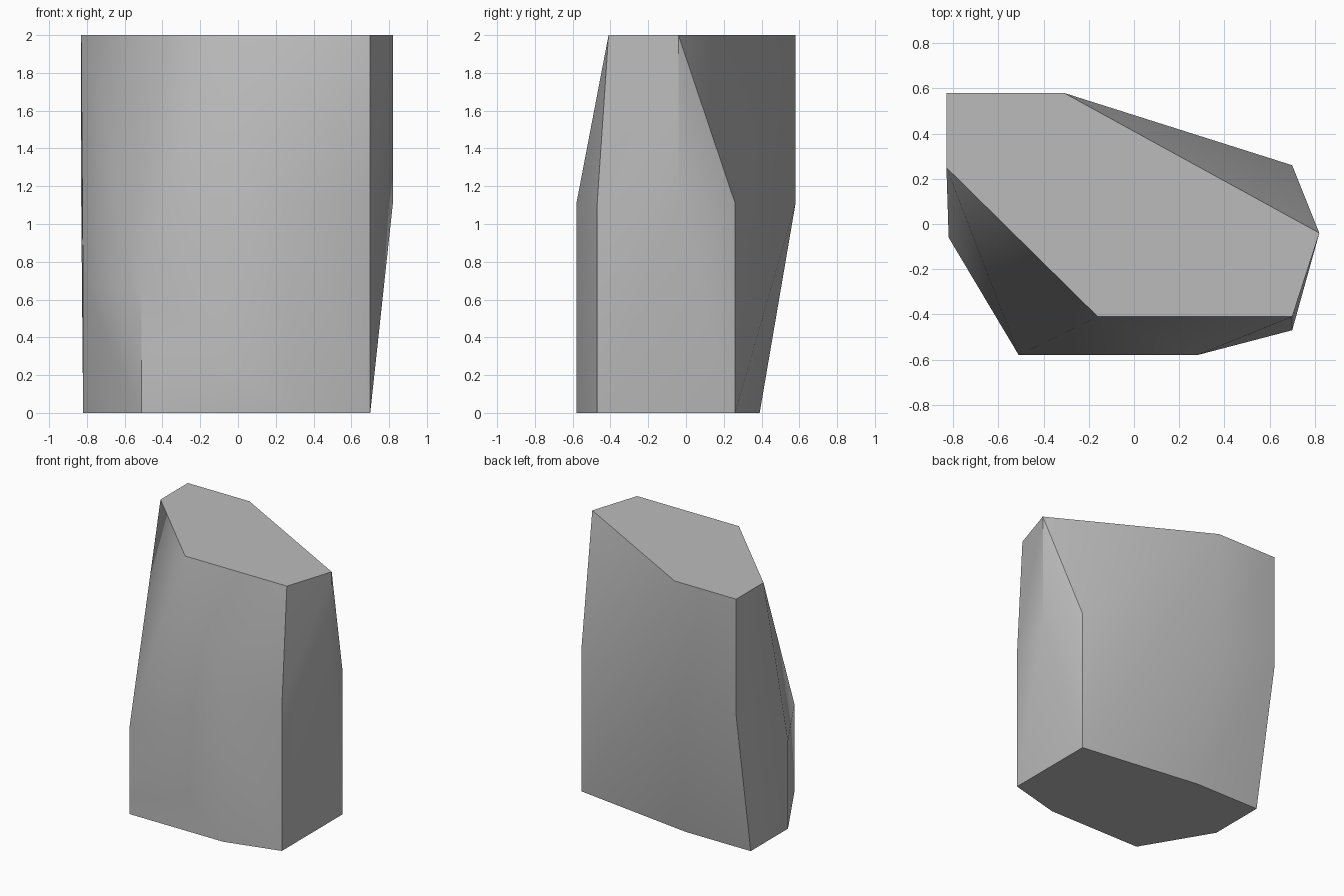
import bpy, bmesh
from math import radians

cube = bpy.data.objects.get("Cube")
if cube:
    bpy.data.objects.remove(cube, do_unlink=True)

# Outlines of the rock at each level
TOP, SHOULDER, LEDGE = 2.0, 1.11, 0.67
levels = {
    TOP: [(-0.83, 0.58), (-0.31, 0.58), (0.82, -0.04),
          (0.70, -0.41), (-0.16, -0.41), (-0.83, 0.25)],
    SHOULDER: [(-0.83, 0.58), (-0.31, 0.58), (0.70, 0.26),
               (0.82, -0.04), (0.70, -0.47), (0.28, -0.58)],
    LEDGE: [(-0.51, -0.58), (-0.82, -0.06)],
    0.0: [(-0.82, 0.39), (-0.27, 0.39), (0.70, 0.26), (0.70, -0.47),
          (0.28, -0.58), (-0.51, -0.58), (-0.82, -0.06)],
}

# Chiselled stone: hull around the outlines, flat areas merged
bm = bmesh.new()
for z, outline in levels.items():
    for x, y in outline:
        bm.verts.new((x, y, z))
bmesh.ops.convex_hull(bm, input=bm.verts[:])
bmesh.ops.dissolve_limit(bm, angle_limit=radians(0.5),
                         verts=bm.verts[:], edges=bm.edges[:])
bmesh.ops.recalc_face_normals(bm, faces=bm.faces[:])


# Soft shading, with hard edges everywhere but the worn front crease
def is_worn_crease(edge):
    low, high = sorted((v.co for v in edge.verts), key=lambda c: c.z)
    return abs(low.z - LEDGE) < 0.01 and high.z > 1.99 and low.y < -0.5 and high.y < 0


for face in bm.faces:
    face.smooth = True
for edge in bm.edges:
    edge.smooth = edge.calc_face_angle(0) < radians(30) or is_worn_crease(edge)

mesh = bpy.data.meshes.new("rock_column")
bm.to_mesh(mesh)
bm.free()
rock = bpy.data.objects.new("rock_column", mesh)
bpy.context.collection.objects.link(rock)

# Grey stone
stone = bpy.data.materials.new("grey_stone")
stone.use_nodes = True
grey = (0.5, 0.5, 0.5, 1.0)
stone.diffuse_color = grey
stone.node_tree.nodes["Principled BSDF"].inputs["Base Color"].default_value = grey
mesh.materials.append(stone)
